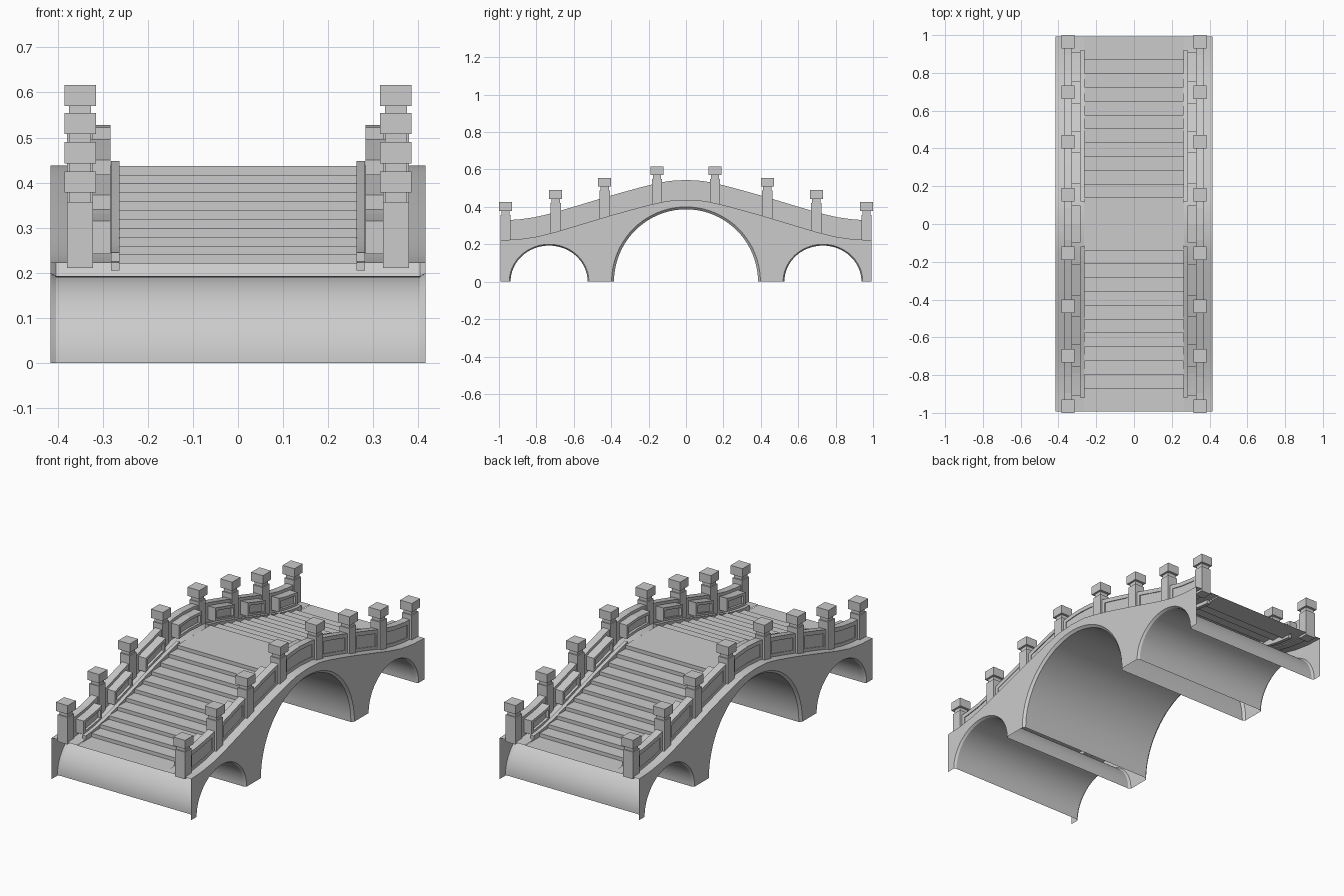
import bpy, bmesh, math

if "Cube" in bpy.data.objects:
    bpy.data.objects.remove(bpy.data.objects["Cube"])

stone = bpy.data.materials.new("grey stone")
stone.diffuse_color = (0.6, 0.6, 0.6, 1)
stone.use_nodes = True
stone.node_tree.nodes["Principled BSDF"].inputs["Base Color"].default_value = stone.diffuse_color

# Height of the sloping roadway against distance from the middle
ROAD = [(0, .438), (.1, .432), (.2, .410), (.3, .383), (.4, .355), (.5, .325),
        (.6, .295), (.7, .265), (.8, .240), (.9, .226), (1.0, .222)]
END = 0.993


def road(y):
    y = abs(y)
    for (a, za), (b, zb) in zip(ROAD, ROAD[1:]):
        if y <= b:
            return za + (zb - za) * (y - a) / (b - a)
    return ROAD[-1][1]


def span(y0, y1, step=0.05):
    n = max(1, math.ceil((y1 - y0) / step))
    return [y0 + (y1 - y0) * i / n for i in range(n + 1)]


def finish(name, bm, recalc=True, smooth=False):
    if recalc:
        bmesh.ops.recalc_face_normals(bm, faces=bm.faces)
    me = bpy.data.meshes.new(name)
    bm.to_mesh(me)
    bm.free()
    me.materials.append(stone)
    ob = bpy.data.objects.new(name, me)
    bpy.context.collection.objects.link(ob)
    if smooth:
        bpy.context.view_layer.objects.active = ob
        ob.select_set(True)
        bpy.ops.object.shade_smooth_by_angle(angle=math.radians(30))
        ob.select_set(False)


def loft(bm, rows):
    vr = [[bm.verts.new(p) for p in r] for r in rows]
    for a, b in zip(vr, vr[1:]):
        for j in range(len(a) - 1):
            bm.faces.new((a[j], a[j + 1], b[j + 1], b[j]))


def bar(bm, y0, y1, x0, x1, lo, hi):
    """Box swept along the road curve between two heights above it."""
    secs = [[bm.verts.new((x, y, road(y) + h)) for x, h in
             ((x0, lo), (x1, lo), (x1, hi), (x0, hi))] for y in span(y0, y1)]
    for a, b in zip(secs, secs[1:]):
        for j in range(4):
            k = (j + 1) % 4
            bm.faces.new((a[j], a[k], b[k], b[j]))
    bm.faces.new(secs[0])
    bm.faces.new(secs[-1][::-1])


def frame(bm, y0, y1, x0, x1, lo, hi, w):
    """Rectangular frame made from four bars."""
    bar(bm, y0, y1, x0, x1, hi - w, hi)
    bar(bm, y0, y1, x0, x1, lo, lo + w)
    bar(bm, y0, y0 + w, x0, x1, lo + w, hi - w)
    bar(bm, y1 - w, y1, x0, x1, lo + w, hi - w)


def box(bm, x, y, hx, hy, z0, z1):
    v = [bm.verts.new((x + sx * hx, y + sy * hy, z)) for z in (z0, z1)
         for sx, sy in ((-1, -1), (1, -1), (1, 1), (-1, 1))]
    bm.faces.new(v[3::-1])
    bm.faces.new(v[4:])
    for i in range(4):
        j = (i + 1) % 4
        bm.faces.new((v[i], v[j], v[j + 4], v[i + 4]))


# Arches: centre, half width, height, chamfer
ARCHES = [(-.732, .213, .200, .007), (0, .398, .400, .013), (.732, .213, .200, .007)]


def arch(c, w, h, n=40):
    return [(c - w * math.cos(math.pi * i / n), h * math.sin(math.pi * i / n))
            for i in range(n + 1)]


# Arch vaults, open shells with chamfered mouths
for name, (c, w, h, ch) in zip(("front_vault", "middle_vault", "back_vault"), ARCHES):
    bm = bmesh.new()
    outer, inner = arch(c, w, h), arch(c, w - ch, h - ch)
    loft(bm, [[(x, y, z) for y, z in pts] for x, pts in
              ((-.415, outer), (-.403, inner), (.403, inner), (.415, outer))])
    finish(name, bm, False, True)

# Side walls pierced by the arches
outline = [(-END, 0)]
for c, w, h, ch in ARCHES:
    outline += arch(c, w, h)
outline += [(END, 0)] + [(y, road(y)) for y in reversed(span(-END, END))]
for side, s in (("right", 1), ("left", -1)):
    bm = bmesh.new()
    vs = [bm.verts.new((s * .415, y, z)) for y, z in outline]
    bm.faces.new(vs[::s])
    finish(side + "_wall", bm, False)

# Sloping road edges either side of the stairs
for side, xs in (("right", (.415, .264)), ("left", (-.264, -.415))):
    bm = bmesh.new()
    loft(bm, [[(x, y, road(y)) for y in span(-END, END)] for x in xs])
    finish(side + "_road_edge", bm, False, True)

# Stairs: eleven risers up to a flat crown
half, drop, z = [], (.437 - .221) / 11, .437
for i in range(11):
    y = .14 + .073 * i
    half += [(y, z), (y, z - drop)]
    z -= drop
half.append((END, z))
prof = [(-y, z) for y, z in reversed(half)] + half
bm = bmesh.new()
loft(bm, [[(x, y, z) for y, z in prof] for x in (.264, -.264)])
finish("stairs", bm, False)

# Kerbs beside the stairs
bm = bmesh.new()
for s in (-1, 1):
    for y0, y1 in ((-.92, -.12), (.12, .92)):
        bar(bm, y0, y1, s * .263, s * .282, -.02, .02)
finish("stair_kerbs", bm)

# Posts with a body, narrow neck and square cap
POSTS = [(.155, .617), (.435, .555), (.697, .490), (.965, .425)]
bm = bmesh.new()
for s in (-1, 1):
    for t in (-1, 1):
        for py, top in POSTS:
            x, y = s * .35, t * py
            box(bm, x, y, .029, .028, road(py) - .012, top - .068)
            box(bm, x, y, .024, .022, top - .068, top - .047)
            box(bm, x, y, .035, .035, top - .047, top)
finish("posts", bm)

# Railing walls between posts, with framed panels inside and out
ys = sorted([p[0] for p in POSTS] + [-p[0] for p in POSTS])
rail, panel = bmesh.new(), bmesh.new()
for s in (-1, 1):
    for a, b in zip(ys, ys[1:]):
        a, b = a + .026, b - .026
        bar(rail, a, b, s * .328, s * .363, -.005, .106)
        frame(rail, a, b, s * .363, s * .367, -.005, .106, .022)
        frame(panel, a + .03, b - .03, s * .283, s * .328, .016, .09, .015)
        bar(panel, a + .045, b - .045, s * .296, s * .328, .031, .075)
finish("railing_walls", rail)
finish("railing_panels", panel)
